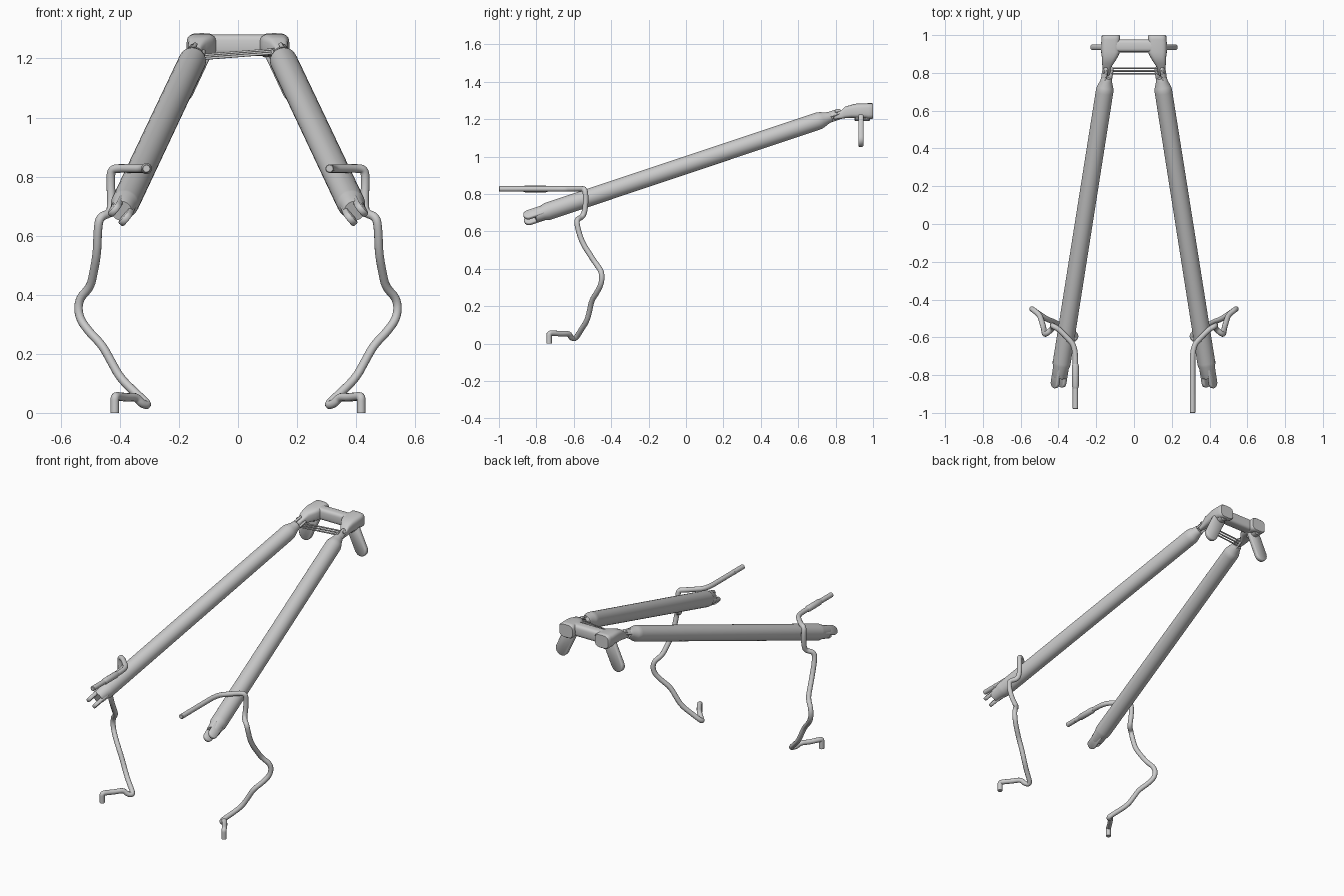
import bpy, bmesh, math
from mathutils import Vector, Matrix

if "Cube" in bpy.data.objects:
    bpy.data.objects.remove(bpy.data.objects["Cube"])


def finish(name, bm, angle=35):
    bmesh.ops.recalc_face_normals(bm, faces=bm.faces)
    me = bpy.data.meshes.new(name)
    bm.to_mesh(me)
    bm.free()
    ob = bpy.data.objects.new(name, me)
    bpy.context.collection.objects.link(ob)
    bpy.ops.object.select_all(action='DESELECT')
    ob.select_set(True)
    bpy.context.view_layer.objects.active = ob
    bpy.ops.object.shade_smooth_by_angle(angle=math.radians(angle))
    return ob


def loft(name, rings, angle=35):
    """Skin a list of equal-length point rings and cap both ends."""
    bm = bmesh.new()
    vs = [[bm.verts.new(p) for p in r] for r in rings]
    n = len(vs[0])
    for a, b in zip(vs, vs[1:]):
        for i in range(n):
            bm.faces.new((a[i], a[(i + 1) % n], b[(i + 1) % n], b[i]))
    bm.faces.new(vs[0])
    bm.faces.new(vs[-1])
    return finish(name, bm, angle)


def spin(name, p0, p1, profile, n=28):
    """Round bar from p0 to p1; profile is (distance, radius)."""
    p0, p1 = Vector(p0), Vector(p1)
    u = (p1 - p0).normalized()
    q = u.to_track_quat('Z', 'Y')
    ang = [2 * math.pi * i / n for i in range(n)]
    return loft(name, [[p0 + u * d + q @ Vector((r * math.cos(t), r * math.sin(t), 0))
                        for t in ang] for d, r in profile])


def rod(name, p0, p1, r, n=16):
    d = (Vector(p1) - Vector(p0)).length
    e = r * 0.2
    return spin(name, p0, p1, [(0, r - e), (e, r), (d - e, r), (d, r - e)], n)


def link_plate(name, p0, p1, width, thick, normal):
    """Flat bar with two round ends, bevelled edges."""
    p0, p1 = Vector(p0), Vector(p1)
    u = (p1 - p0).normalized()
    n = Vector(normal)
    n = (n - u * n.dot(u)).normalized()
    v = n.cross(u)
    h = width / 2

    def ring(k, off):
        pts = []
        for c, a0 in ((p1, -90), (p0, 90)):
            for i in range(11):
                t = math.radians(a0 + 18 * i)
                pts.append(c + (u * math.cos(t) + v * math.sin(t)) * h * k + n * off)
        return pts
    t = thick / 2
    b = t * 0.35
    k = 1 - b / h
    return loft(name, [ring(k, -t), ring(1, b - t), ring(1, t - b), ring(k, t)], 50)


def section(cx, cz, w, h, y, p=3.5, n=28):
    """Rounded-rectangle ring in the xz plane."""
    pts = []
    for i in range(n):
        t = 2 * math.pi * i / n
        c, s = math.cos(t), math.sin(t)
        pts.append((cx + w / 2 * math.copysign(abs(c) ** (2 / p), c), y,
                    cz + h / 2 * math.copysign(abs(s) ** (2 / p), s)))
    return pts


def hose(name, pts, r):
    cu = bpy.data.curves.new(name, 'CURVE')
    cu.dimensions = '3D'
    cu.bevel_depth = r
    cu.bevel_resolution = 4
    cu.use_fill_caps = True
    sp = cu.splines.new('NURBS')
    sp.points.add(len(pts) - 1)
    for q, p in zip(sp.points, pts):
        q.co = (*p, 1)
    sp.order_u = 3
    sp.use_endpoint_u = True
    sp.resolution_u = 6
    ob = bpy.data.objects.new(name, cu)
    bpy.context.collection.objects.link(ob)
    bpy.ops.object.select_all(action='DESELECT')
    ob.select_set(True)
    bpy.context.view_layer.objects.active = ob
    bpy.ops.object.convert(target='MESH')
    bpy.ops.object.shade_smooth_by_angle(angle=math.radians(40))


def axis(s, y):
    """Point on the leg centre line at a given y."""
    d = 0.7 - y
    return Vector((s * (0.156 + 0.158 * d), y, 1.188 - 0.334 * d))


HOSE = [(.31, -.97, .827), (.31, -.80, .827), (.31, -.65, .827), (.355, -.60, .827),
        (.40, -.555, .828), (.43, -.54, .825), (.431, -.535, .775), (.428, -.54, .71),
        (.432, -.555, .675), (.468, -.585, .665), (.475, -.58, .62), (.477, -.555, .54),
        (.49, -.51, .47), (.50, -.48, .425), (.54, -.45, .385), (.54, -.45, .325),
        (.505, -.475, .275), (.46, -.505, .23), (.43, -.515, .175), (.40, -.53, .12),
        (.355, -.56, .075), (.30, -.59, .025), (.325, -.615, .03), (.345, -.625, .055),
        (.375, -.665, .052), (.405, -.71, .056), (.417, -.732, .056), (.417, -.732, .035),
        (.417, -.732, 0)]

for s, side in ((-1, 'left'), (1, 'right')):
    # Long tubular leg with tapered shoulders
    a, b = axis(s, 0.775), axis(s, -0.81)
    L = (b - a).length
    spin('leg_tube_' + side, a, b,
         [(0, .026), (.006, .029), (.02, .031), (.05, .042), (.065, .046), (.08, .0465),
          (L - .085, .0475), (L - .07, .047), (L - .045, .040), (L - .008, .038), (L, .035)])

    # Forked ends at the bottom and top of the leg
    sep = Vector((s * .75, 0, .66))
    u = (b - a).normalized()
    sep = (sep - u * sep.dot(u)).normalized()
    for k in (-1, 1):
        o = sep * k * .024
        link_plate('lower_fork_' + side, axis(s, -.77) + o, axis(s, -.84) + o, .055, .021, sep)
        o = sep * k * .019
        link_plate('upper_fork_' + side, axis(s, .75) + o, axis(s, .815) + o, .036, .013, sep)
    c = axis(s, .808)
    rod('upper_fork_pin_' + side, c - sep * .03, c + sep * .03, .009)

    # Bracket housing narrowing forward to the leg joint
    loft('bracket_housing_' + side, [
        section(s * cx, cz, w, h, y) for y, cx, cz, w, h in (
            (.785, .146, 1.214, .02, .022), (.79, .146, 1.215, .034, .034),
            (.83, .144, 1.224, .045, .045), (.85, .138, 1.236, .062, .062),
            (.885, .128, 1.242, .085, .07), (.91, .124, 1.244, .10, .078),
            (.96, .124, 1.244, .10, .08), (.975, .123, 1.243, .098, .085),
            (.995, .122, 1.243, .098, .085), (1.0, .122, 1.243, .09, .077))], 45)

    # Hanging link with raised rim bosses
    p0, p1 = (s * .13, .935, 1.22), (s * .19, .935, 1.092)
    link_plate('hanging_link_' + side, p0, p1, .08, .028, (0, 1, 0))
    rod('link_boss_' + side, (p0[0], .90, 1.22), (p0[0], .985, 1.22), .03, 24)

    # Bent hose
    pts = [(s * x, y, z) for x, y, z in HOSE]
    hose('hose_' + side, pts, .0145)
    tip = -.98 if s < 0 else -1.0
    rod('hose_end_' + side, (s * .31, -.9, .827), (s * .31, tip, .827), .0145, 20)

# Ferrule on the left hose only
spin('hose_ferrule_left', (-.31, -.87, .827), (-.31, -.74, .827),
     [(0, .0145), (.012, .0185), (.118, .0185), (.13, .0145)], 24)

# Crossbar between the housings
secs = []
for x, h in ((-.155, .045), (-.14, .068), (-.10, .072), (.10, .072), (.14, .068), (.155, .045)):
    secs.append([(x, .943 + (px), 1.245 + (pz - 1.245))
                 for px, _, pz in section(0, 1.245, .068, h, 0)])
loft('bracket_crossbar', secs, 45)

# Thin tie rods joining the leg tops
for y, dz in ((.795, -.006), (.81, 0), (.825, .006)):
    rod('tie_rod', (-.145, y, 1.203 + dz), (.145, y, 1.226 + dz), .0045, 12)
